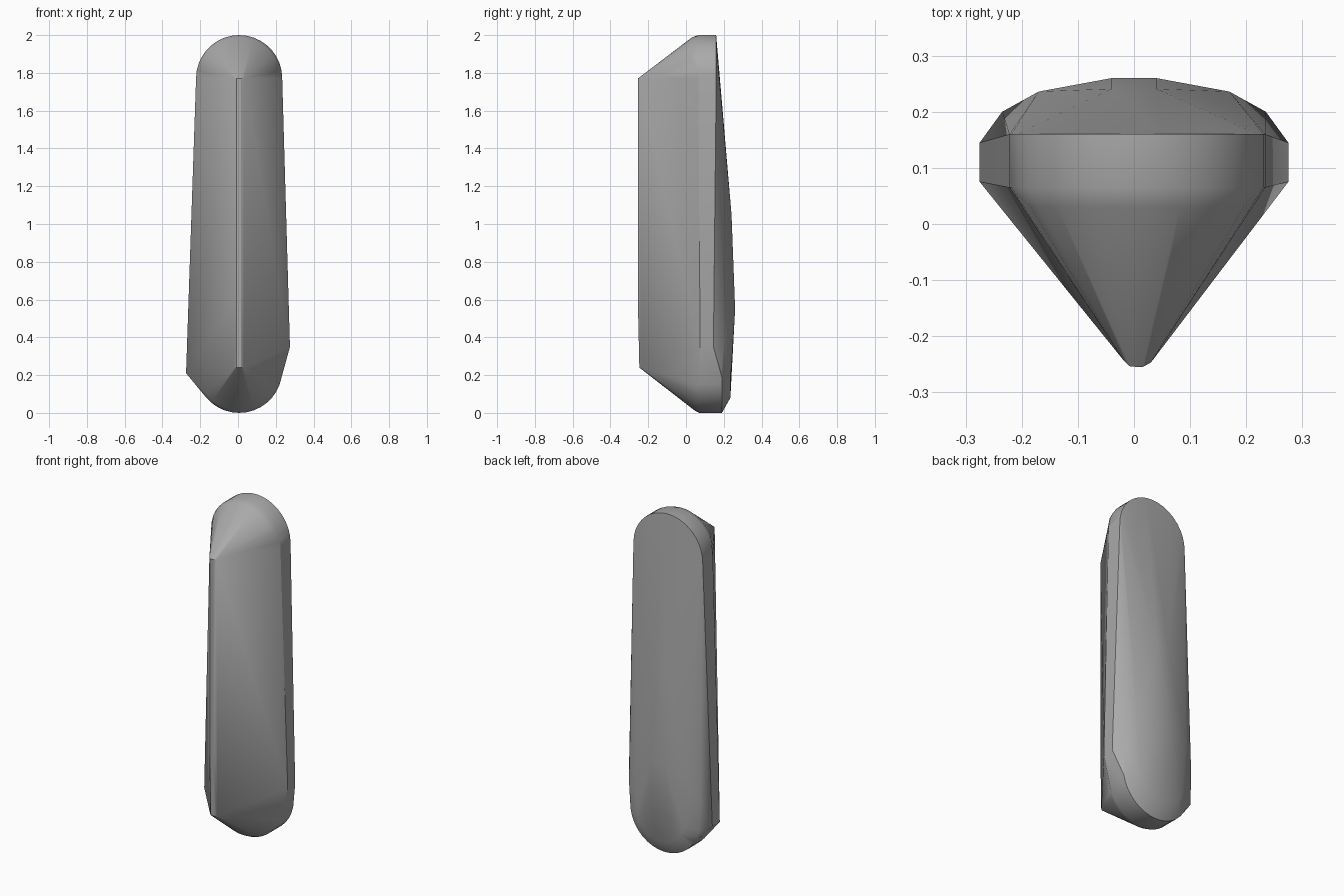
import bpy
import bmesh
import math

cube = bpy.data.objects.get("Cube")
if cube:
    bpy.data.objects.remove(cube, do_unlink=True)

grey = bpy.data.materials.new("stone grey")
grey.use_nodes = True
color = (0.4, 0.4, 0.4, 1)
grey.diffuse_color = color
grey.node_tree.nodes["Principled BSDF"].inputs["Base Color"].default_value = color

points = []


def arc(radius, cz, y, direction, start=0, steps=18):
    """Half-round end profile in the xz plane, at depth y."""
    for i in range(steps + 1):
        a = math.radians(start + (180 - 2 * start) * i / steps)
        points.append((radius * math.cos(a) + 0.006, y, cz + direction * radius * math.sin(a)))


def pair(x, y, z):
    points.extend([(x, y, z), (-x, y, z)])


# Rounded ends: outer band, and softened front lip
arc(0.228, 1.772, 0.065, 1)
arc(0.228, 1.772, 0.16, 1)
arc(0.215, 1.772, 0.03, 1, start=28)
arc(0.228, 0.228, 0.07, -1)
arc(0.228, 0.228, 0.19, -1)
arc(0.215, 0.228, 0.045, -1, start=28)
arc(0.15, 0.23, 0.235, -1)

# Front ridge with a narrow rounded crest
for z, y in ((1.77, -0.255), (0.6, -0.255), (0.24, -0.247)):
    for dx, dy in ((-0.017, 0.01), (-0.007, 0.001), (0.015, 0), (0.03, 0.008)):
        points.append((dx, y + dy, z))

# Widest corners low on each flank
for y in (0.075, 0.145):
    points.append((-0.275, y, 0.21))
    points.append((0.275, y, 0.35))

# Gently bulging back
pair(0.04, 0.241, 1.05)
pair(0.04, 0.26, 0.55)
pair(0.17, 0.236, 0.5)
pair(0.235, 0.2, 0.36)

bm = bmesh.new()
for p in points:
    bm.verts.new(p)
hull = bmesh.ops.convex_hull(bm, input=bm.verts)
loose = {g for g in hull["geom_interior"] + hull["geom_unused"]
         if isinstance(g, bmesh.types.BMVert)}
bmesh.ops.delete(bm, geom=list(loose), context="VERTS")
bmesh.ops.dissolve_limit(bm, angle_limit=math.radians(1), verts=bm.verts, edges=bm.edges)
bmesh.ops.recalc_face_normals(bm, faces=bm.faces)
mesh = bpy.data.meshes.new("stone_body")
bm.to_mesh(mesh)
bm.free()
mesh.materials.append(grey)

body = bpy.data.objects.new("stone_body", mesh)
bpy.context.collection.objects.link(body)
bpy.context.view_layer.objects.active = body
body.select_set(True)
bpy.ops.object.shade_smooth_by_angle(angle=math.radians(30))
